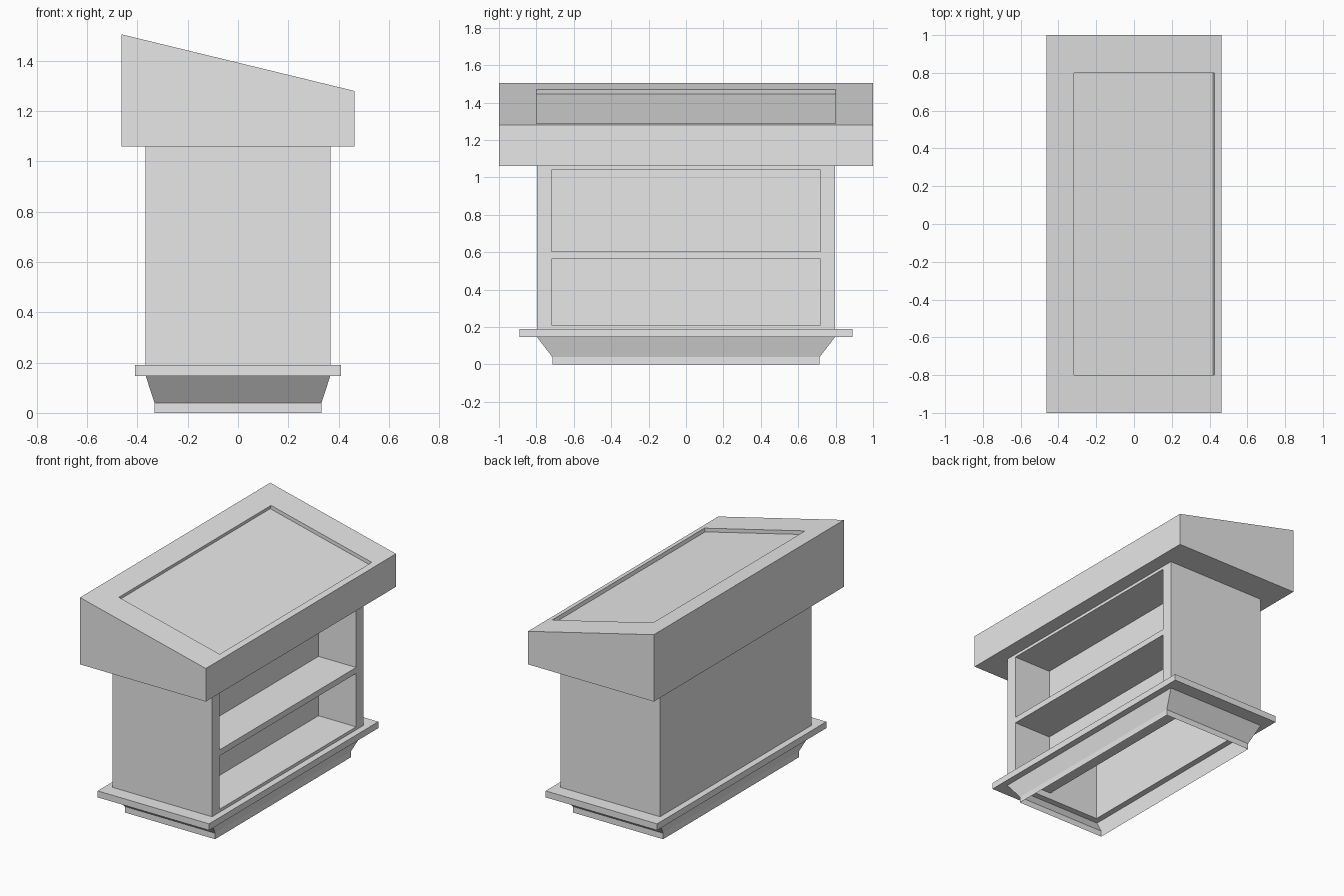
import bpy
import bmesh
from mathutils import Vector

cube = bpy.data.objects.get("Cube")
if cube:
    bpy.data.objects.remove(cube, do_unlink=True)

grey = bpy.data.materials.new("plain_grey")
grey.use_nodes = True
grey.diffuse_color = (0.8, 0.8, 0.8, 1)
grey.node_tree.nodes["Principled BSDF"].inputs["Base Color"].default_value = (0.8, 0.8, 0.8, 1)


def finish(name, bm):
    mesh = bpy.data.meshes.new(name)
    bm.to_mesh(mesh)
    bm.free()
    mesh.materials.append(grey)
    obj = bpy.data.objects.new(name, mesh)
    bpy.context.collection.objects.link(obj)
    return obj


def box(name, x0, x1, half_y, z0, z1):
    bm = bmesh.new()
    bmesh.ops.create_cube(bm, size=1)
    for v in bm.verts:
        v.co = Vector((x1 if v.co.x > 0 else x0,
                       half_y if v.co.y > 0 else -half_y,
                       z1 if v.co.z > 0 else z0))
    return finish(name, bm)


def carve(target, *cutters):
    bpy.context.view_layer.objects.active = target
    for cutter in cutters:
        cutter.hide_render = True
        mod = target.modifiers.new("carve", 'BOOLEAN')
        mod.operation, mod.solver, mod.object = 'DIFFERENCE', 'EXACT', cutter
        bpy.ops.object.modifier_apply(modifier=mod.name)
        bpy.data.objects.remove(cutter, do_unlink=True)


# Cabinet: hollow from below, two open shelves on the +x side
cabinet = box("cabinet", -0.367, 0.367, 0.797, 0.19, 1.06)
carve(cabinet,
      box("cavity_cutter", -0.327, 0.05, 0.755, 0.1, 1.02),
      box("lower_shelf_cutter", 0.09, 0.5, 0.718, 0.21, 0.565),
      box("upper_shelf_cutter", 0.09, 0.5, 0.718, 0.605, 1.04))

# Projecting ledge under the cabinet
ledge = box("ledge", -0.41, 0.41, 0.89, 0.147, 0.19)
carve(ledge, box("ledge_cutter", -0.327, 0.327, 0.755, 0.1, 0.3))

# Open-bottomed plinth that flares up to the ledge
bm = bmesh.new()
rings = []
for hx, hy, z in ((0.332, 0.715, 0), (0.332, 0.715, 0.04), (0.367, 0.797, 0.147)):
    rings.append([bm.verts.new((sx * hx, sy * hy, z))
                  for sx, sy in ((-1, -1), (1, -1), (1, 1), (-1, 1))])
for low, high in zip(rings, rings[1:]):
    for i in range(4):
        j = (i + 1) % 4
        bm.faces.new((low[i], low[j], high[j], high[i]))
finish("plinth", bm)

# Sloping desk top with a shallow recessed panel
HX, HIGH, LOW = 0.463, 1.505, 1.28


def slope_z(x):
    return HIGH + (LOW - HIGH) * (x + HX) / (2 * HX)


down = Vector((LOW - HIGH, 0, -2 * HX)).normalized() * 0.024
corners = ((-1, -1), (1, -1), (1, 1), (-1, 1))
bm = bmesh.new()
base = [bm.verts.new((sx * HX, sy, 1.06)) for sx, sy in corners]
rim = [bm.verts.new((sx * HX, sy, slope_z(sx * HX))) for sx, sy in corners]
edge = []
for sx, sy in corners:
    x = 0.425 if sx > 0 else -0.317
    edge.append(bm.verts.new((x, sy * 0.8, slope_z(x))))
floor = [bm.verts.new(v.co + down) for v in edge]
loops = [base, rim, edge, floor]
for a, b in zip(loops, loops[1:]):
    for i in range(4):
        j = (i + 1) % 4
        bm.faces.new((a[i], a[j], b[j], b[i]))
bm.faces.new(floor)
bm.faces.new(base[::-1])
finish("desk_top", bm)
